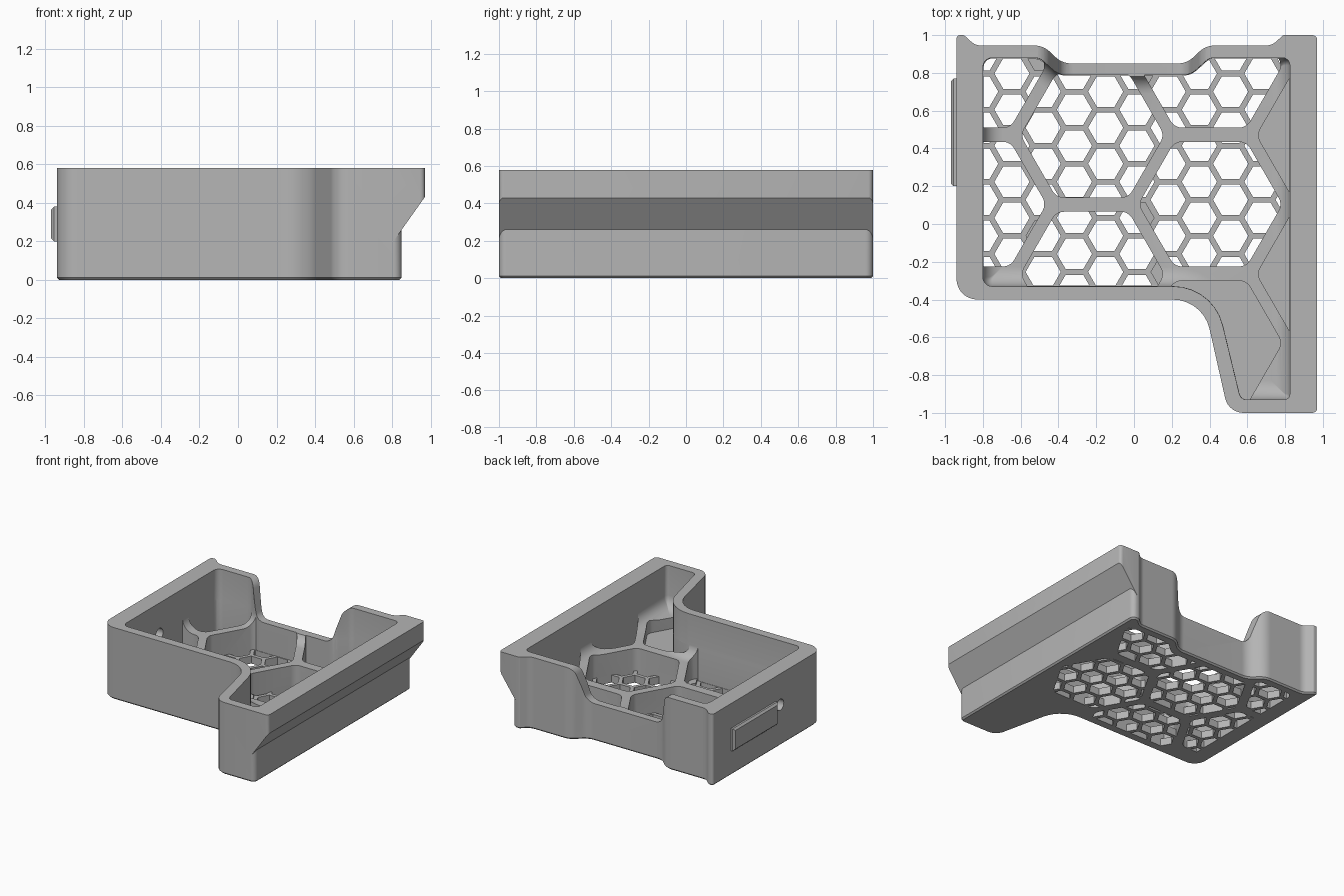
import bpy, bmesh, math
from mathutils import Vector, Matrix

cube = bpy.data.objects.get("Cube")
if cube:
    bpy.data.objects.remove(cube, do_unlink=True)

grey = bpy.data.materials.new("plain_grey")
grey.use_nodes = True
grey.diffuse_color = (0.46, 0.46, 0.46, 1)
grey.node_tree.nodes["Principled BSDF"].inputs["Base Color"].default_value = grey.diffuse_color

HEIGHT, RIB_TOP, MESH_TOP, FILLET = 0.58, 0.24, 0.06, 0.1


def rounded(points, inset=0.0, segs=7):
    """Counter-clockwise (x, y, radius) corners, inset and rounded to a ring."""
    pts = [Vector(p[:2]) for p in points]
    ring = []
    for i, p in enumerate(pts):
        d1 = (p - pts[i - 1]).normalized()
        d2 = (pts[(i + 1) % len(pts)] - p).normalized()
        n1, n2 = Vector((-d1.y, d1.x)), Vector((-d2.y, d2.x))
        turn = math.atan2(d1.x * d2.y - d1.y * d2.x, d1.dot(d2))
        side = 1 if turn > 0 else -1
        corner = p + (n1 + n2) * inset / (1 + n1.dot(n2))
        r = max(points[i][2] - side * inset, 0.004)
        start = corner - d1 * r * math.tan(abs(turn) / 2)
        centre = start + n1 * r * side
        for k in range(segs + 1):
            ring.append(centre + Matrix.Rotation(turn * k / segs, 2) @ (start - centre))
    return ring


def ngon(cx, cy, radius, n=6):
    return [Vector((cx + radius * math.cos(math.tau * k / n),
                    cy + radius * math.sin(math.tau * k / n))) for k in range(n)]


def solid(name, parts, place=lambda u, v, w: (u, v, w)):
    """Each part is a list of (ring, level) sections, lofted and capped."""
    bm = bmesh.new()
    for sections in parts:
        loops = [[bm.verts.new(place(p.x, p.y, w)) for p in ring] for ring, w in sections]
        bm.faces.new(loops[0][::-1])
        bm.faces.new(loops[-1])
        for low, high in zip(loops, loops[1:]):
            for i in range(len(low)):
                j = (i + 1) % len(low)
                bm.faces.new((low[i], low[j], high[j], high[i]))
    bmesh.ops.recalc_face_normals(bm, faces=bm.faces)
    mesh = bpy.data.meshes.new(name)
    bm.to_mesh(mesh)
    bm.free()
    ob = bpy.data.objects.new(name, mesh)
    bpy.context.scene.collection.objects.link(ob)
    return ob


def prism(ring, low, high):
    return [(ring, low), (ring, high)]


def along_y(u, v, w):
    return (u, w, v)


def along_x(u, v, w):
    return (w, u, v)


def combine(ob, other, operation):
    """Apply a boolean and drop the cutter."""
    mod = ob.modifiers.new("cut", 'BOOLEAN')
    mod.operation, mod.object, mod.solver = operation, other, 'EXACT'
    bpy.context.view_layer.update()
    graph = bpy.context.evaluated_depsgraph_get()
    mesh = bpy.data.meshes.new_from_object(ob.evaluated_get(graph))
    ob.modifiers.clear()
    ob.data = mesh
    bpy.data.objects.remove(other, do_unlink=True)


def bevel(ob, width, segs, test):
    bm = bmesh.new()
    bm.from_mesh(ob.data)
    edges = [e for e in bm.edges if test(*[v.co for v in e.verts])]
    bmesh.ops.bevel(bm, geom=edges, offset=width, segments=segs, profile=0.5, affect='EDGES')
    bm.to_mesh(ob.data)
    bm.free()


# Plan outlines: outside wall and cavity
outer = [(-0.94, -0.4, 0.11), (0.365, -0.4, 0.2), (0.5, -1, 0.1), (0.85, -1, 0.04),
         (0.85, 1, 0.04), (0.79, 1, 0.02), (0.73, 0.945, 0.08), (0.38, 0.945, 0.12),
         (0.28, 0.85, 0.12), (-0.38, 0.85, 0.12), (-0.48, 0.945, 0.12),
         (-0.84, 0.945, 0.08), (-0.9, 1, 0.02), (-0.94, 1, 0.02)]
inner = [(-0.8, -0.33, 0.05), (0.42, -0.33, 0.27), (0.565, -0.93, 0.04),
         (0.825, -0.93, 0.03), (0.825, 0.88, 0.04), (0.4, 0.88, 0.07), (0.3, 0.79, 0.1),
         (-0.4, 0.79, 0.1), (-0.5, 0.88, 0.07), (-0.8, 0.88, 0.05)]

# Body with a small chamfer under it
rim = rounded(outer)
body = solid("tray_body", [[(rounded(outer, 0.012), 0), (rim, 0.012), (rim, HEIGHT)]])

# Side rail overhanging on the left side
rail_profile = [Vector(p) for p in
                ((0.8, 0.19), (0.97, 0.43), (0.97, HEIGHT), (0.8, HEIGHT))]
rail = solid("side_rail", [prism(rail_profile, -1, 1)], along_y)
bevel(rail, 0.025, 4, lambda a, b: min(a.x, b.x) > 0.96 and abs(a.y - b.y) < 0.01)
combine(body, rail, 'UNION')

# Cavity, filleted into the floor
sections = []
for k in range(8):
    a = math.pi / 2 * k / 7
    sections.append((rounded(inner, FILLET * (1 - math.sin(a))),
                     RIB_TOP + FILLET * (1 - math.cos(a))))
sections.append((rounded(inner), 0.7))
combine(body, solid("cavity", [sections]), 'DIFFERENCE')


# Large hexagon pockets between the floor ribs
def big_hex(cx, cy):
    return rounded([(p.x, p.y, 0.07) for p in ngon(cx, cy, 0.381)], segs=5)


open_cells = [(-0.22, 0.47), (-0.22, -0.265), (0.405, 0.105),
              (0.405, 0.84), (-0.845, 0.84), (-0.845, 0.105)]
blind_cells = [(1.03, 0.47, MESH_TOP), (1.03, -0.265, MESH_TOP), (0.405, -0.63, 0.15)]
cells = [(x, y, MESH_TOP) for x, y in open_cells] + blind_cells
pockets = solid("pockets", [prism(big_hex(x, y), z, 0.45) for x, y, z in cells])
combine(pockets, solid("limit", [prism(rounded(inner, 0.001), -0.2, 0.5)]), 'INTERSECT')
combine(body, pockets, 'DIFFERENCE')

# Fine honeycomb holes through the open pockets
PITCH = 0.191
small = []
for i in range(-5, 7):
    for j in range(-6, 4):
        x = -0.15 + i * PITCH * 0.866
        y = 0.51 + (j + 0.5 * (i % 2)) * PITCH
        small.append(prism(ngon(x, y, 0.093), -0.1, MESH_TOP + 0.02))
holes = solid("honeycomb", small)
zone = solid("zone", [prism(big_hex(x, y), -0.2, 0.3) for x, y in open_cells])
combine(zone, solid("limit", [prism(rounded(inner, 0.004), -0.3, 0.4)]), 'INTERSECT')
combine(holes, zone, 'INTERSECT')
combine(body, holes, 'DIFFERENCE')

# Dip in the back rim
dip = [(-0.62, 0.581, 0), (-0.46, 0.581, 0.08), (-0.38, 0.3, 0.08), (0.28, 0.3, 0.08),
       (0.36, 0.581, 0.08), (0.52, 0.581, 0), (0.52, 0.7, 0), (-0.62, 0.7, 0)]
combine(body, solid("dip", [prism(rounded(dip), 0.775, 1.1)], along_y), 'DIFFERENCE')

# Round hole in the right wall
peg_hole = solid("peg_hole", [prism(ngon(0.14, 0.33, 0.045, 24), -1.1, -0.7)], along_x)
combine(body, peg_hole, 'DIFFERENCE')

# Raised bar on the right wall
bar_ring = [Vector(p) for p in ((0.2, 0.2), (0.77, 0.2), (0.77, 0.38), (0.2, 0.38))]
bar = solid("side_bar", [prism(bar_ring, -0.97, -0.93)], along_x)
bevel(bar, 0.015, 1, lambda a, b: max(a.x, b.x) < -0.96)

for ob in (body, bar):
    ob.data.materials.clear()
    ob.data.materials.append(grey)
    for other in bpy.context.selected_objects:
        other.select_set(False)
    ob.select_set(True)
    bpy.context.view_layer.objects.active = ob
    bpy.ops.object.shade_smooth_by_angle(angle=math.radians(30))
